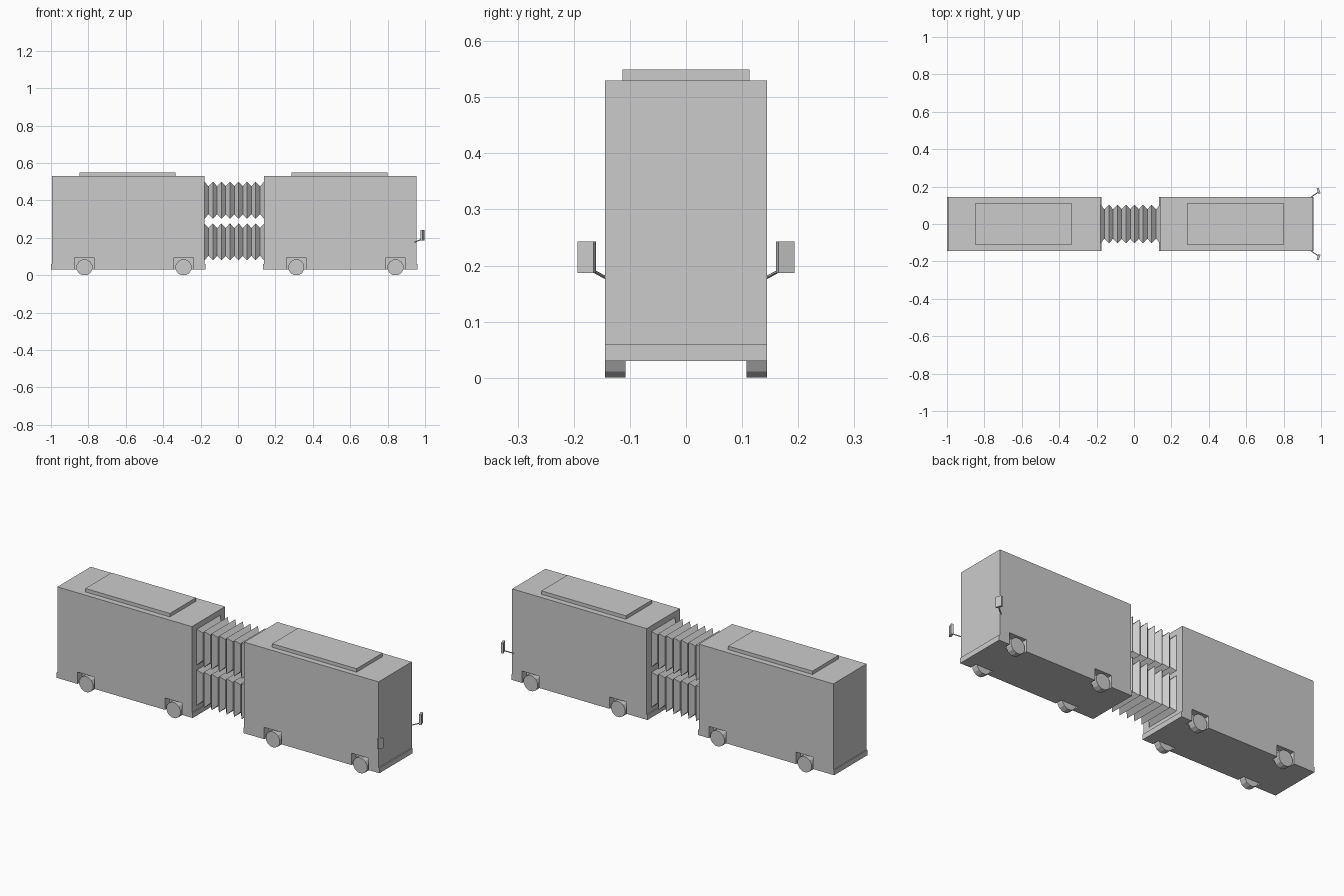
import bpy, bmesh, math
from mathutils import Vector, Matrix

if "Cube" in bpy.data.objects:
    bpy.data.objects.remove(bpy.data.objects["Cube"])

HALF_W = 0.144
CARS = {"rear_car": -0.587, "front_car": 0.546}   # centre x of each car


def add_mesh(name, bm):
    bmesh.ops.recalc_face_normals(bm, faces=bm.faces)
    me = bpy.data.meshes.new(name)
    bm.to_mesh(me)
    bm.free()
    ob = bpy.data.objects.new(name, me)
    bpy.context.collection.objects.link(ob)
    return ob


def box(name, x, y, z, turn=0):
    """Box from (min, max) ranges, optionally turned about its own vertical axis."""
    c = Vector([(a + b) / 2 for a, b in (x, y, z)])
    s = [b - a for a, b in (x, y, z)]
    m = Matrix.Translation(c) @ Matrix.Rotation(turn, 4, 'Z') @ Matrix.Diagonal((*s, 1))
    bm = bmesh.new()
    bmesh.ops.create_cube(bm, size=1, matrix=m)
    return add_mesh(name, bm)


def wheel(name, x, side):
    r, depth, n = 0.0435, 0.036, 12
    m = (Matrix.Translation((x, side * (HALF_W - depth / 2), r * math.cos(math.pi / n)))
         @ Matrix.Rotation(math.pi / 2, 4, 'X') @ Matrix.Rotation(math.pi / n, 4, 'Z'))
    bm = bmesh.new()
    bmesh.ops.create_cone(bm, cap_ends=True, segments=n, radius1=r, radius2=r, depth=depth, matrix=m)
    return add_mesh(name, bm)


def bellows(name, x0, x1, z0, z1, folds=7, half_y=0.103, inset=0.024):
    """Concertina tube: rectangular rings alternating between peak and valley."""
    bm = bmesh.new()
    rings = []
    for i in range(2 * folds + 1):
        d = inset * (i % 2)
        x = x0 + (x1 - x0) * i / (2 * folds)
        y = half_y - d
        rings.append([bm.verts.new((x, a, b)) for a, b in
                      ((-y, z0 + d), (y, z0 + d), (y, z1 - d), (-y, z1 - d))])
    for a, b in zip(rings, rings[1:]):
        for j in range(4):
            k = (j + 1) % 4
            bm.faces.new((a[j], a[k], b[k], b[j]))
    bm.faces.new(rings[0])
    bm.faces.new(rings[-1])
    return add_mesh(name, bm)


def rod(name, p, q, r):
    p, q = Vector(p), Vector(q)
    m = Matrix.Translation((p + q) / 2) @ (q - p).to_track_quat('Z', 'Y').to_matrix().to_4x4()
    bm = bmesh.new()
    bmesh.ops.create_cone(bm, cap_ends=True, segments=6, radius1=r, radius2=r,
                          depth=(q - p).length, matrix=m)
    return add_mesh(name, bm)


for car, cx in CARS.items():
    # Car body with four wheel recesses
    body = box(car + "_body", (cx - 0.408, cx + 0.408), (-HALF_W, HALF_W), (0.03, 0.53))
    for wx in (cx - 0.234, cx + 0.296):
        for side, label in ((-1, "right"), (1, "left")):
            ys = sorted((side * 0.104, side * 0.2))
            cutter = box("arch_cutter", (wx - 0.052, wx + 0.052), ys, (-0.02, 0.095))
            cutter.hide_render = True
            mod = body.modifiers.new("arch", 'BOOLEAN')
            mod.operation, mod.solver, mod.object = 'DIFFERENCE', 'EXACT', cutter
            bpy.context.view_layer.objects.active = body
            bpy.ops.object.modifier_apply(modifier=mod.name)
            bpy.data.objects.remove(cutter)
            axle = "rear" if wx < cx else "front"
            wheel(f"{car}_{axle}_{label}_wheel", wx, side)
    # Roof panel and end bumpers
    box(car + "_roof_panel", (cx - 0.26, cx + 0.253), (-0.113, 0.113), (0.528, 0.549))
    for s, label in ((-1, "rear"), (1, "front")):
        box(f"{car}_{label}_bumper", sorted((cx + s * 0.40, cx + s * 0.413)),
            (-HALF_W, HALF_W), (0.03, 0.059))

# Two stacked concertina joints between the cars
bellows("lower_bellows", -0.18, 0.14, 0.08, 0.277)
bellows("upper_bellows", -0.18, 0.14, 0.302, 0.5)

# Wing mirrors on arms
for s, label in ((-1, "right"), (1, "left")):
    rod(label + "_mirror_arm", (0.94, s * 0.139, 0.176), (0.985, s * 0.17, 0.193), 0.003)
    box(label + "_mirror", (0.9807, 0.9927),
        (s * 0.177 - 0.0155, s * 0.177 + 0.0155), (0.187, 0.243), turn=s * math.radians(20))
